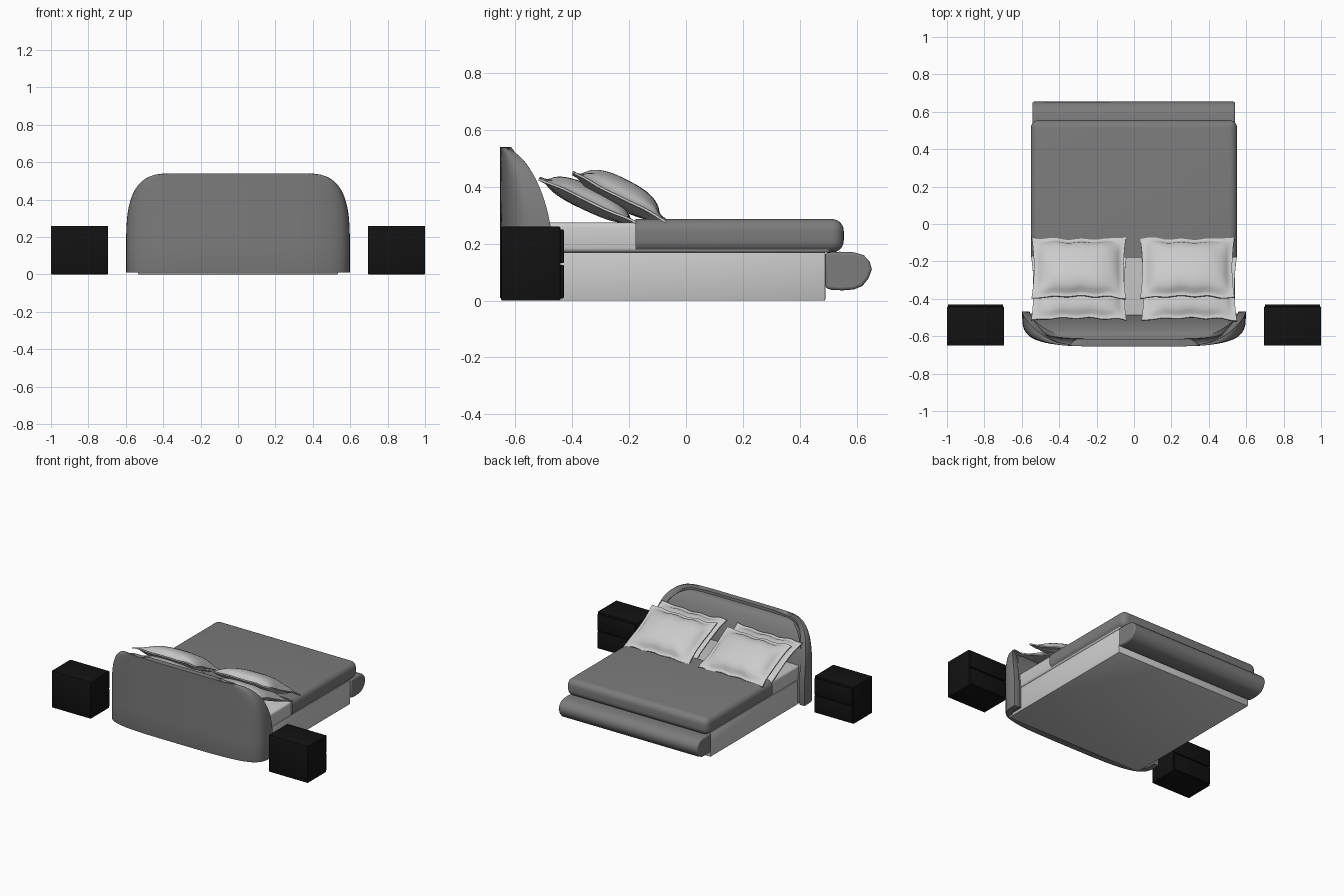
import bpy, bmesh, math
from mathutils import Matrix

if "Cube" in bpy.data.objects:
    bpy.data.objects.remove(bpy.data.objects["Cube"])


def material(name, v):
    m = bpy.data.materials.new(name)
    m.diffuse_color = (v, v, v, 1)
    m.use_nodes = True
    m.node_tree.nodes["Principled BSDF"].inputs["Base Color"].default_value = m.diffuse_color
    return m


DARK = material("dark_fabric", 0.2)
LIGHT = material("light_fabric", 0.55)
BLACK = material("black_lacquer", 0.006)


def finish(bm, name, mat, angle=40):
    me = bpy.data.meshes.new(name)
    bm.to_mesh(me)
    bm.free()
    ob = bpy.data.objects.new(name, me)
    bpy.context.collection.objects.link(ob)
    me.materials.append(mat)
    bpy.context.view_layer.objects.active = ob
    bpy.ops.object.select_all(action='DESELECT')
    ob.select_set(True)
    bpy.ops.object.shade_smooth_by_angle(angle=math.radians(angle))
    return ob


def box(name, lo, hi, mat, r=0.004, seg=2, keep=lambda e: True):
    bm = bmesh.new()
    bmesh.ops.create_cube(bm, size=1)
    for v in bm.verts:
        v.co = [l + (h - l) * (c + 0.5) for l, h, c in zip(lo, hi, v.co)]
    bmesh.ops.bevel(bm, geom=[e for e in bm.edges if keep(e)], offset=r,
                    segments=seg, profile=0.5, affect='EDGES')
    return finish(bm, name, mat)


def bevel(ob, width, seg=3):
    m = ob.modifiers.new("soft_edges", 'BEVEL')
    m.width, m.segments, m.limit_method = width, seg, 'ANGLE'
    m.angle_limit = math.radians(45)


# U-shaped plan path of the headboard at height fraction q, pulled in by inset
def u_path(q, inset=0.0, back=-0.655, tip=-0.468, n=24):
    w = 0.35 + 0.248 * max(0, 1 - q ** 3) ** (1 / 3) - inset
    end = back + 0.012 + (tip - back - 0.012) * max(0, 1 - q * q) ** 0.6
    pts = []
    for i in range(2 * n + 1):
        t = (i / n - 1) * math.pi / 2
        x = math.copysign(abs(math.sin(t)) ** 0.5, t) * w
        pts.append((x, end - (end - back) * abs(math.cos(t)) ** 0.5))
    return pts


def loft(paths, closed):
    bm = bmesh.new()
    rows = [[bm.verts.new((x, y, z)) for x, y in p] for z, p in paths]
    n = len(rows[0])
    for a, b in zip(rows, rows[1:]):
        for i in range(n if closed else n - 1):
            k = (i + 1) % n
            bm.faces.new((a[i], a[k], b[k], b[i]))
    if closed:
        bm.faces.new(rows[0][::-1])
        bm.faces.new(rows[-1])
    return bm


# Headboard: wrapped shell and wedge-shaped back cushion
qs = [0] + [math.sin(i / 16 * math.pi / 2) for i in range(1, 17)]
levels = [(0.01, 0)] + [(0.15 + 0.39 * q, q) for q in qs]
shell = finish(loft([(z, u_path(q)) for z, q in levels], False),
               "headboard_shell", DARK)
sol = shell.modifiers.new("thickness", 'SOLIDIFY')
sol.thickness, sol.offset = 0.04, -1
bevel(shell, 0.01)
cushion = finish(loft([(0.02 + (z - 0.01) * 0.945, u_path(q, 0.042, -0.625, -0.478))
                       for z, q in levels], True), "headboard_cushion", DARK)
bevel(cushion, 0.012)

# Bed base, mattress and duvet
box("bed_base", (-0.535, -0.6, 0), (0.535, 0.49, 0.17), LIGHT)
box("mattress", (-0.54, -0.58, 0.17), (0.54, 0.51, 0.274), LIGHT, 0.015, 3)
box("duvet", (-0.552, -0.178, 0.169), (0.552, 0.555, 0.287), DARK, 0.042, 6,
    keep=lambda e: any(v.co.y > 0 for v in e.verts))

# Padded roll across the foot of the bed
profile = [(0.49, 0.045), (0.51, 0.038), (0.55, 0.036), (0.59, 0.039), (0.62, 0.051),
           (0.642, 0.078), (0.654, 0.11), (0.646, 0.138), (0.625, 0.16),
           (0.59, 0.17), (0.54, 0.172), (0.49, 0.169)]
bm = bmesh.new()
face = bm.faces.new([bm.verts.new((-0.543, y, z)) for y, z in profile])
ext = bmesh.ops.extrude_face_region(bm, geom=[face])
bmesh.ops.translate(bm, vec=(1.084, 0, 0),
                    verts=[v for v in ext["geom"] if isinstance(v, bmesh.types.BMVert)])
bmesh.ops.recalc_face_normals(bm, faces=bm.faces)
bevel(finish(bm, "foot_roll", DARK), 0.01)


# Pillow: plump two-sided sheet with pinched edges and a flat flange
def pillow(name, centre, size, tilt, up, down, phase):
    bm = bmesh.new()
    n = 28
    sheets = []
    for sign, h in ((1, up), (-1, down)):
        grid = []
        for j in range(n + 1):
            row = []
            for i in range(n + 1):
                u, v = 2 * i / n - 1, 2 * j / n - 1
                a, b = min(1, abs(u) / 0.9), min(1, abs(v) / 0.87)
                puff = ((1 - a ** 2.6) * (1 - b ** 2.6)) ** 0.6
                fold = 0.004 * math.sin(9 * u + 5 * v + phase) * a * b
                x = size[0] / 2 * u * (1 - 0.05 * (1 - v * v) * u * u)
                y = size[1] / 2 * v * (1 - 0.07 * (1 - u * u) * v * v)
                y += 0.004 * math.sin(11 * u + phase) * b
                row.append(bm.verts.new((x, y, sign * (0.004 + h * puff) + fold)))
            grid.append(row)
        for j in range(n):
            for i in range(n):
                bm.faces.new((grid[j][i], grid[j][i + 1],
                              grid[j + 1][i + 1], grid[j + 1][i])[::sign])
        sheets.append(grid)
    bmesh.ops.bridge_loops(bm, edges=[e for e in bm.edges if e.is_boundary])
    bmesh.ops.recalc_face_normals(bm, faces=bm.faces)
    bmesh.ops.transform(bm, verts=bm.verts, matrix=Matrix.Translation(centre)
                        @ Matrix.Rotation(math.radians(tilt), 4, 'X'))
    finish(bm, name, LIGHT, 60)


# Pillows and nightstands, mirrored left and right
for side, s in (("left", -1), ("right", 1)):
    pillow(side + "_rear_pillow", (s * 0.295, -0.345, 0.35), (0.51, 0.375), -25,
           0.05, 0.03, s)
    pillow(side + "_front_pillow", (s * 0.29 - 0.005, -0.235, 0.365), (0.505, 0.365), -27,
           0.062, 0.035, s + 2)
    x0, x1 = sorted((s * 0.695, s * 1.0))
    box(side + "_nightstand_body", (x0, -0.65, 0), (x1, -0.442, 0.26), BLACK)
    for k in range(2):
        z = 0.008 + k * 0.124
        box(f"{side}_drawer_{k + 1}", (x0 + 0.006, -0.45, z),
            (x1 - 0.006, -0.43, z + 0.118), BLACK, 0.003)
